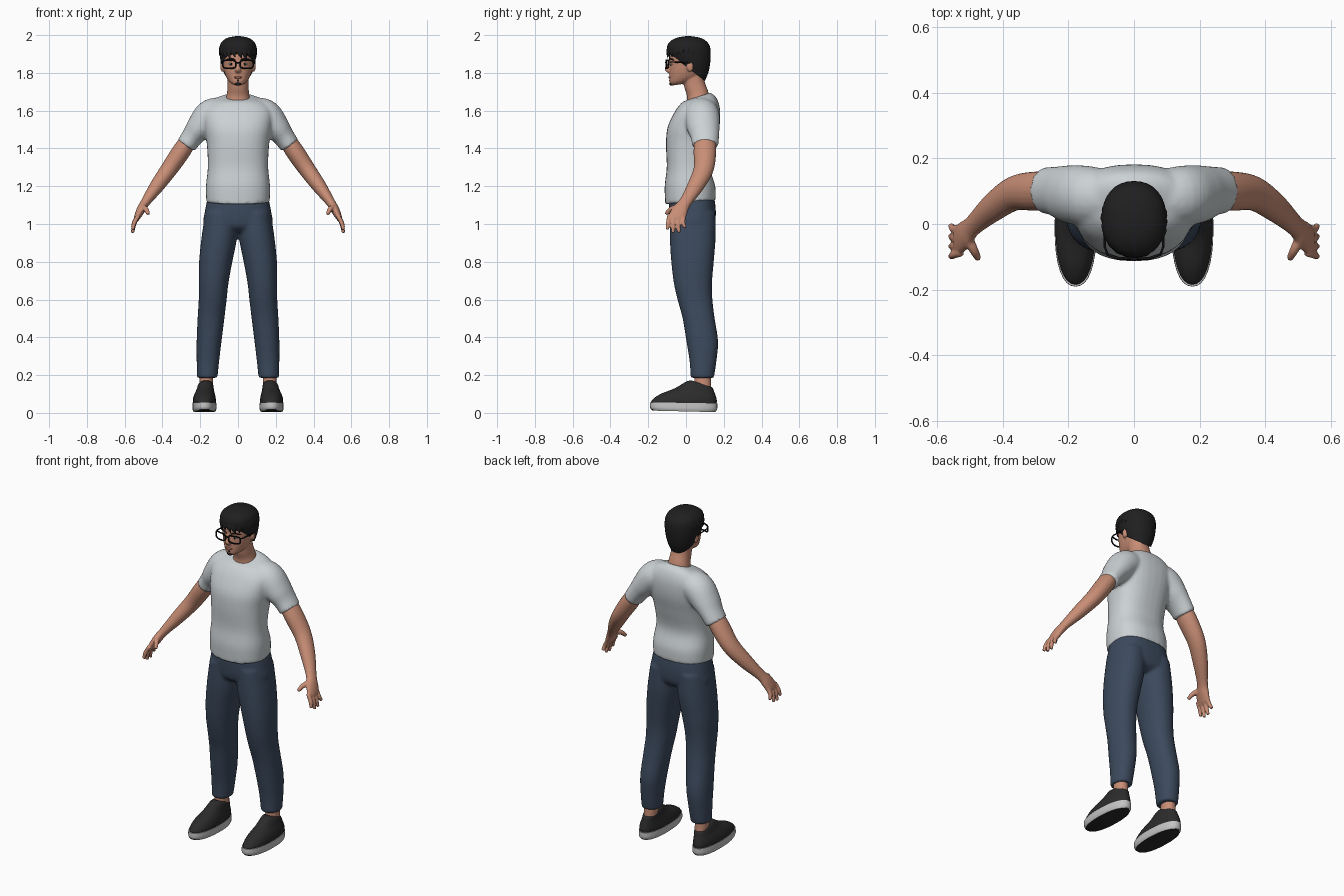
import bpy, bmesh, math, random
from mathutils import Vector

random.seed(4)
cube = bpy.data.objects.get("Cube")
if cube:
    bpy.data.objects.remove(cube)


def material(name, r, g, b):
    mat = bpy.data.materials.new(name)
    mat.use_nodes = True
    mat.diffuse_color = (r, g, b, 1)
    shader = mat.node_tree.nodes["Principled BSDF"]
    shader.inputs["Base Color"].default_value = (r, g, b, 1)
    shader.inputs["Roughness"].default_value = 0.8
    return mat


skin = material("skin", .58, .27, .18)
cotton = material("light grey cotton", .60, .64, .66)
denim = material("navy denim", .045, .068, .11)
canvas = material("black canvas", .024, .024, .024)
rubber = material("grey rubber", .55, .55, .55)
black = material("black hair", .014, .014, .015)
frame_black = material("black frame", .006, .006, .006)
lip = material("lip pink", .40, .15, .11)
white = material("eye white", .65, .62, .58)


def resample(rows, steps=5):
    """Smooth spline through rows of numbers."""
    rows = [Vector(r) for r in rows]
    out = []
    for i in range(len(rows) - 1):
        a, b = rows[max(i - 1, 0)], rows[i]
        c, d = rows[i + 1], rows[min(i + 2, len(rows) - 1)]
        for k in range(steps):
            t = k / steps
            out.append(b + (c - a) * (t / 2) + (a * 2 - b * 5 + c * 4 - d) * (t * t / 2)
                       + (b * 3 - a - c * 3 + d) * (t ** 3 / 2))
    return out + [rows[-1]]


def skin_rings(bm, rings):
    """Join rings of points into a closed skin."""
    loops = [[bm.verts.new(p) for p in ring] for ring in rings]
    for lower, upper in zip(loops, loops[1:]):
        for i in range(len(lower)):
            j = (i + 1) % len(lower)
            bm.faces.new((lower[i], lower[j], upper[j], upper[i]))
    bm.faces.new(loops[0][::-1])
    bm.faces.new(loops[-1])


def around(power, count=32):
    """Points around a rounded unit outline."""
    for i in range(count):
        a = math.tau * i / count
        c, s = math.cos(a), math.sin(a)
        yield (math.copysign(abs(c) ** (2 / power), c),
               math.copysign(abs(s) ** (2 / power), s))


def stack(bm, rows, side=1, power=2.2):
    """Stacked rings: centre x, half width, front y, front z, back y, back z."""
    rings = []
    for cx, rx, yf, zf, yb, zb in resample(rows):
        rings.append([(side * (cx + rx * c), (yf + yb) / 2 + s * (yb - yf) / 2,
                       (zf + zb) / 2 + s * (zb - zf) / 2) for c, s in around(power)])
    skin_rings(bm, rings)


def tube(bm, rows, side=1, ref=(0, 1, 0), count=20):
    """Tube along a path: x, y, z, thickness, width along ref."""
    rows = resample(rows)
    rings = []
    for i, row in enumerate(rows):
        here = Vector(row[:3])
        t = (Vector(rows[min(i + 1, len(rows) - 1)][:3]) - Vector(rows[max(i - 1, 0)][:3])).normalized()
        u = Vector(ref)
        u = (u - t * u.dot(t)).normalized()
        v = t.cross(u)
        ring = [here + v * (row[3] * c) + u * (row[4] * s) for c, s in around(2, count)]
        rings.append([(side * p.x, p.y, p.z) for p in ring])
    skin_rings(bm, rings)


def blob(bm, centre, radii, side=1):
    made = bmesh.ops.create_uvsphere(bm, u_segments=16, v_segments=10, radius=1)
    for v in made["verts"]:
        v.co = Vector(((v.co.x * radii[0] + centre[0]) * side,
                       v.co.y * radii[1] + centre[1], v.co.z * radii[2] + centre[2]))


def finish(bm, name, *mats, fuse=0, smooth=4):
    """Turn a bmesh into an object, fusing overlapping volumes if asked."""
    bmesh.ops.recalc_face_normals(bm, faces=bm.faces)
    mesh = bpy.data.meshes.new(name)
    bm.to_mesh(mesh)
    bm.free()
    for m in mats:
        mesh.materials.append(m)
    obj = bpy.data.objects.new(name, mesh)
    bpy.context.collection.objects.link(obj)
    bpy.ops.object.select_all(action="DESELECT")
    obj.select_set(True)
    bpy.context.view_layer.objects.active = obj
    bpy.ops.object.shade_smooth_by_angle(angle=math.radians(50))
    if fuse:
        remesh = obj.modifiers.new("fuse", "REMESH")
        remesh.mode = "VOXEL"
        remesh.voxel_size = fuse
        remesh.use_smooth_shade = True
        relax = obj.modifiers.new("relax", "SMOOTH")
        relax.iterations = smooth
    return obj


def wire(name, points, closed, radius):
    curve = bpy.data.curves.new(name, "CURVE")
    curve.dimensions = "3D"
    curve.bevel_depth = radius
    spline = curve.splines.new("POLY")
    spline.points.add(len(points) - 1)
    for target, p in zip(spline.points, points):
        target.co = (*p, 1)
    spline.use_cyclic_u = closed
    curve.materials.append(frame_black)
    bpy.context.collection.objects.link(bpy.data.objects.new(name, curve))


# Shirt: torso and both sleeves fused together
bm = bmesh.new()
stack(bm, [(0, .168, -.11, 1.105, .157, 1.125), (0, .17, -.113, 1.2, .155, 1.2),
           (0, .16, -.102, 1.3, .13, 1.3), (0, .165, -.106, 1.42, .155, 1.42),
           (0, .18, -.098, 1.51, .178, 1.52), (0, .185, -.062, 1.59, .18, 1.61),
           (0, .14, -.03, 1.635, .16, 1.67), (0, .075, -.012, 1.65, .13, 1.695)], power=2.4)
for side in (1, -1):
    tube(bm, [(.06, .08, 1.6, .07, .08), (.14, .085, 1.578, .085, .092),
              (.2, .092, 1.515, .073, .088), (.24, .1, 1.465, .058, .076),
              (.275, .102, 1.415, .054, .07)], side)
finish(bm, "shirt", cotton, fuse=.009, smooth=5)

# Trousers: hips and two legs fused together
bm = bmesh.new()
stack(bm, [(0, .158, -.088, 1.15, .148, 1.15), (0, .175, -.09, 1.07, .158, 1.07),
           (0, .18, -.08, .99, .15, .99), (0, .1, -.04, .955, .11, .955)], power=2.5)
for side in (1, -1):
    stack(bm, [(.088, .085, -.085, 1.06, .155, 1.06), (.099, .094, -.086, .93, .157, .93),
               (.118, .088, -.078, .8, .147, .8), (.129, .079, -.065, .69, .138, .69),
               (.134, .074, -.045, .6, .14, .6), (.143, .071, -.018, .5, .152, .5),
               (.153, .066, .002, .38, .17, .38), (.159, .06, .018, .28, .162, .28),
               (.163, .054, .025, .185, .148, .185)], side)
finish(bm, "trousers", denim, fuse=.009, smooth=5)

for side, label in ((1, "left"), (-1, "right")):
    # Arm, palm, fingers and thumb
    bm = bmesh.new()
    tube(bm, [(.25, .1, 1.46, .043, .055), (.3, .1, 1.385, .049, .06),
              (.365, .093, 1.29, .045, .053), (.43, .05, 1.2, .038, .044),
              (.49, -.004, 1.115, .025, .033), (.514, -.03, 1.075, .023, .042),
              (.534, -.048, 1.035, .017, .046), (.54, -.05, 1.02, .012, .04)], side)
    for k in range(4):
        y = -.088 + .026 * k
        drop = (.055, .072, .07, .045)[k]
        tube(bm, [(.528, y, 1.045, .012, .012), (.549, y - .006, 1.025 - drop / 3, .012, .012),
                  (.558, y - .012 + k * .006, 1.025 - drop, .009, .009)], side, count=12)
    tube(bm, [(.508, -.04, 1.09, .017, .017), (.488, -.08, 1.078, .014, .014),
              (.474, -.106, 1.052, .01, .01)], side, (1, 0, 0), 12)
    finish(bm, label + "_arm", skin, fuse=.005, smooth=3)

    # Ankle
    bm = bmesh.new()
    stack(bm, [(.17, .036, .045, .08, .135, .08), (.168, .036, .045, .23, .13, .23)], side)
    finish(bm, label + "_ankle", skin)

    # Shoe upper
    bm = bmesh.new()
    stack(bm, [(.178, .06, -.184, .045, .162, .045), (.178, .061, -.18, .068, .163, .068),
               (.177, .056, -.135, .1, .158, .088), (.174, .047, -.06, .13, .15, .11),
               (.171, .04, .0, .165, .143, .13), (.17, .034, .028, .172, .136, .136)], side)
    finish(bm, label + "_shoe_upper", canvas)

    # Shoe sole with a dark tread underneath
    bm = bmesh.new()
    stack(bm, [(.178, .059, -.178, .012, .155, .004), (.178, .064, -.19, .028, .165, .02),
               (.178, .063, -.19, .056, .166, .05)], side, 2.3)
    bmesh.ops.recalc_face_normals(bm, faces=bm.faces)
    for f in bm.faces:
        f.material_index = int(f.normal.z < -.6)
    finish(bm, label + "_shoe_sole", rubber, canvas)

# Head, neck, nose and ears
bm = bmesh.new()
stack(bm, [(0, .075, .0, 1.6, .13, 1.64), (0, .06, .006, 1.67, .118, 1.7),
           (0, .055, -.008, 1.72, .1, 1.75), (0, .055, -.02, 1.78, .09, 1.8)])
stack(bm, [(0, .022, -.076, 1.733, -.01, 1.742), (0, .045, -.086, 1.748, .03, 1.756),
           (0, .064, -.088, 1.778, .08, 1.785), (0, .075, -.089, 1.81, .105, 1.82),
           (0, .081, -.089, 1.85, .112, 1.85), (0, .084, -.09, 1.89, .113, 1.89),
           (0, .078, -.078, 1.93, .1, 1.93), (0, .05, -.045, 1.965, .07, 1.965)])
tube(bm, [(0, -.082, 1.862, .008, .008), (0, -.094, 1.835, .012, .01),
          (0, -.1, 1.818, .012, .016), (0, -.084, 1.803, .008, .014)], ref=(1, 0, 0))
for side in (1, -1):
    blob(bm, (.083, .022, 1.835), (.011, .018, .03), side)
finish(bm, "head", skin, fuse=.005, smooth=3)

# Facial features
bm = bmesh.new()
blob(bm, (0, -.086, 1.776), (.023, .007, .006))
finish(bm, "lips", lip)
eyes, pupils, brows = bmesh.new(), bmesh.new(), bmesh.new()
for side in (1, -1):
    blob(eyes, (.036, -.077, 1.846), (.015, .008, .006), side)
    blob(pupils, (.036, -.082, 1.846), (.006, .005, .006), side)
    tube(brows, [(.014, -.088, 1.868, .004, .004), (.04, -.084, 1.875, .004, .005),
                 (.064, -.066, 1.868, .003, .003)], side, count=8)
finish(eyes, "eyes", white)
finish(pupils, "pupils", frame_black)
finish(brows, "eyebrows", black)
bm = bmesh.new()
blob(bm, (0, -.08, 1.742), (.016, .009, .009))
blob(bm, (0, -.085, 1.76), (.007, .005, .005))
finish(bm, "chin_beard", black)

# Glasses
for side, label in ((1, "left"), (-1, "right")):
    wire(label + "_lens_rim", [(side * (.046 + .034 * c), -.105 + .012 * max(c, 0), 1.846 + .021 * s)
                               for c, s in around(4, 24)], True, .0042)
    wire(label + "_temple", [(side * .08, -.094, 1.857), (side * .089, -.07, 1.858),
                             (side * .089, .025, 1.852)], False, .0035)
wire("glasses_bridge", [(-.013, -.105, 1.852), (0, -.108, 1.855), (.013, -.105, 1.852)], False, .004)

# Hair: a cap with a sloping hairline, plus swept locks
bm = bmesh.new()
stack(bm, [(0, .08, -.088, 1.9, .1, 1.757), (0, .092, -.098, 1.915, .122, 1.815),
           (0, .099, -.101, 1.935, .131, 1.895), (0, .091, -.088, 1.963, .122, 1.95),
           (0, .06, -.052, 1.985, .085, 1.982), (0, .015, -.005, 1.994, .03, 1.994)])
for k in range(17):
    turn = math.radians(-128 + 16 * k)
    sweep = random.uniform(.2, .55)
    low = -.22 + .15 * abs(turn) + random.uniform(-.08, .08)
    rows = []
    for t in (0, .35, .7, 1):
        lat = 1.25 + (low - 1.25) * t
        az = turn + sweep * (t - .6)
        size = (.5, 1, .85, .1)[int(t * 3 + .01)]
        rows.append((.1 * math.cos(lat) * math.sin(az), .014 - .114 * math.cos(lat) * math.cos(az),
                     1.894 + .097 * math.sin(lat), .009 * size, .021 * size))
    tube(bm, rows, ref=(math.cos(turn), math.sin(turn), 0), count=10)
finish(bm, "hair", black)
